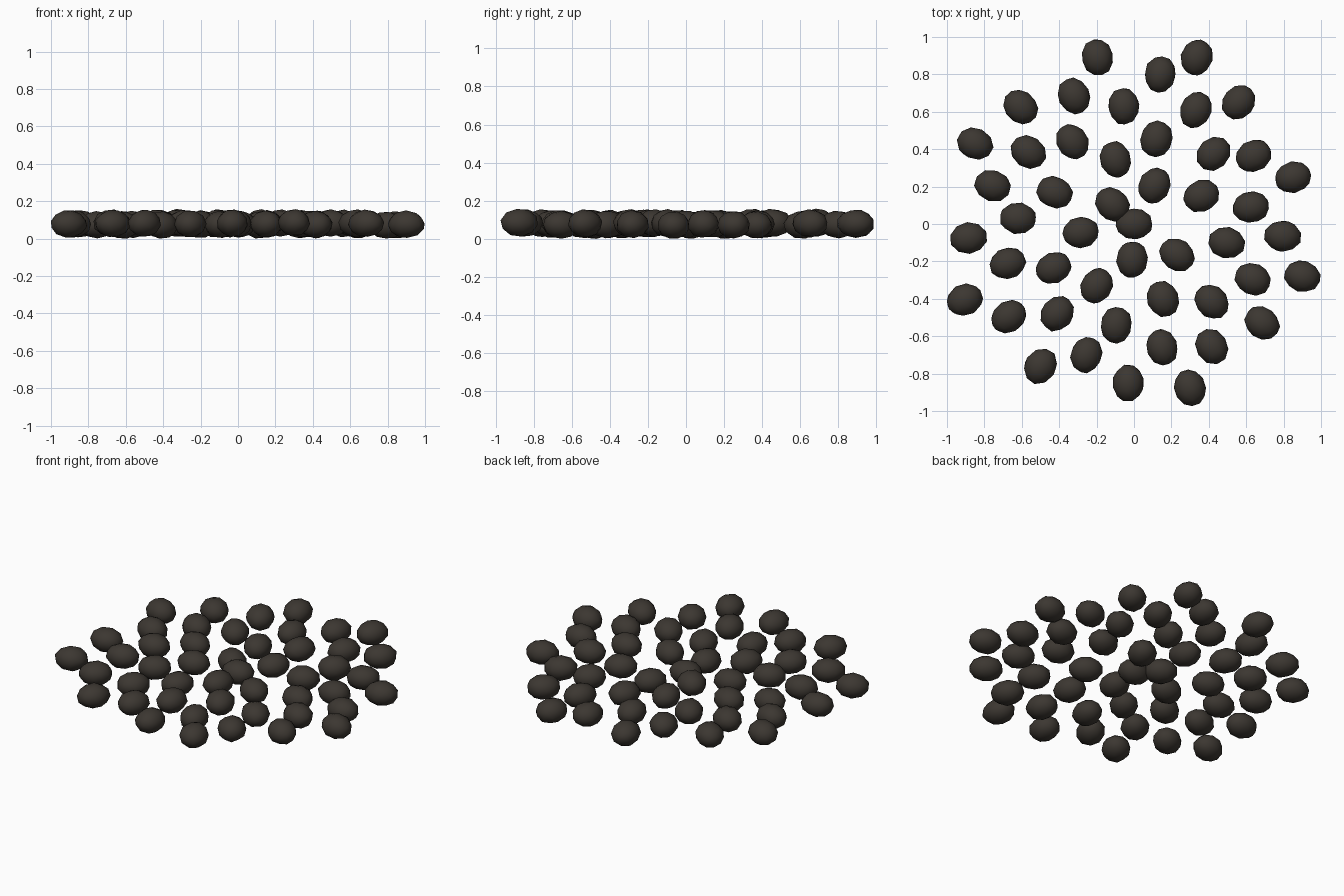
import bpy, bmesh, math, random
from mathutils import Matrix, Vector

cube = bpy.data.objects.get("Cube")
if cube:
    bpy.data.objects.remove(cube, do_unlink=True)

random.seed(4)

# One dark brown colour for every pellet
dark_brown = bpy.data.materials.new("dark_brown")
dark_brown.use_nodes = True
colour = (0.045, 0.038, 0.031, 1.0)
dark_brown.diffuse_color = colour
shader = next(n for n in dark_brown.node_tree.nodes if n.type == "BSDF_PRINCIPLED")
shader.inputs["Base Color"].default_value = colour
shader.inputs["Roughness"].default_value = 0.9

# Half sizes of a pellet: along its radial axis, across it, and upwards
HALF_SIZE = Vector((0.101, 0.085, 0.074))
CENTRE_HEIGHT = 0.081

# Scattered sunflower-like layout, row by row from back to front
LAYOUT = [
    (-.195, .89), (.335, .89), (.14, .8), (-.32, .685), (-.055, .63), (.33, .61),
    (.56, .65), (-.605, .625), (-.85, .43), (-.565, .385), (-.33, .44), (-.1, .345),
    (.12, .455), (.425, .375), (.64, .365), (.85, .25), (-.755, .205), (-.425, .17),
    (-.115, .105), (.11, .205), (.36, .15), (.625, .09), (-.62, .03), (-.885, -.075),
    (-.285, -.045), (0, 0), (-.01, -.19), (.23, -.165), (.495, -.1), (.795, -.065),
    (-.675, -.21), (-.43, -.235), (-.2, -.33), (.155, -.4), (.415, -.415),
    (.635, -.295), (.9, -.28), (-.905, -.405), (-.67, -.495), (-.41, -.48),
    (-.095, -.54), (.15, -.66), (.415, -.655), (.685, -.53), (-.5, -.76),
    (-.255, -.7), (-.03, -.85), (.3, -.875),
]


def add_pellet(name, x, y):
    """Slightly lumpy low-poly ellipsoid whose long axis points outwards."""
    bm = bmesh.new()
    bmesh.ops.create_icosphere(bm, subdivisions=2, radius=1)
    roll = Matrix.Rotation(random.uniform(0, math.tau), 4, "X")
    for vert in bm.verts:
        lump = random.uniform(0.97, 1.02)
        vert.co = (roll @ vert.co) * lump * HALF_SIZE
    for face in bm.faces:
        face.smooth = True
    mesh = bpy.data.meshes.new(name)
    bm.to_mesh(mesh)
    bm.free()
    mesh.materials.append(dark_brown)

    pellet = bpy.data.objects.new(name, mesh)
    pellet.location = (x, y, CENTRE_HEIGHT)
    pellet.rotation_euler.z = math.atan2(y, x)
    bpy.context.collection.objects.link(pellet)
    # Rest the pellet just above the ground
    lowest = min(v.co.z for v in mesh.vertices)
    pellet.location.z = random.uniform(0.0, 0.012) - lowest
    return pellet


for number, (x, y) in enumerate(LAYOUT):
    add_pellet(f"pellet_{number + 1}", x, y)
